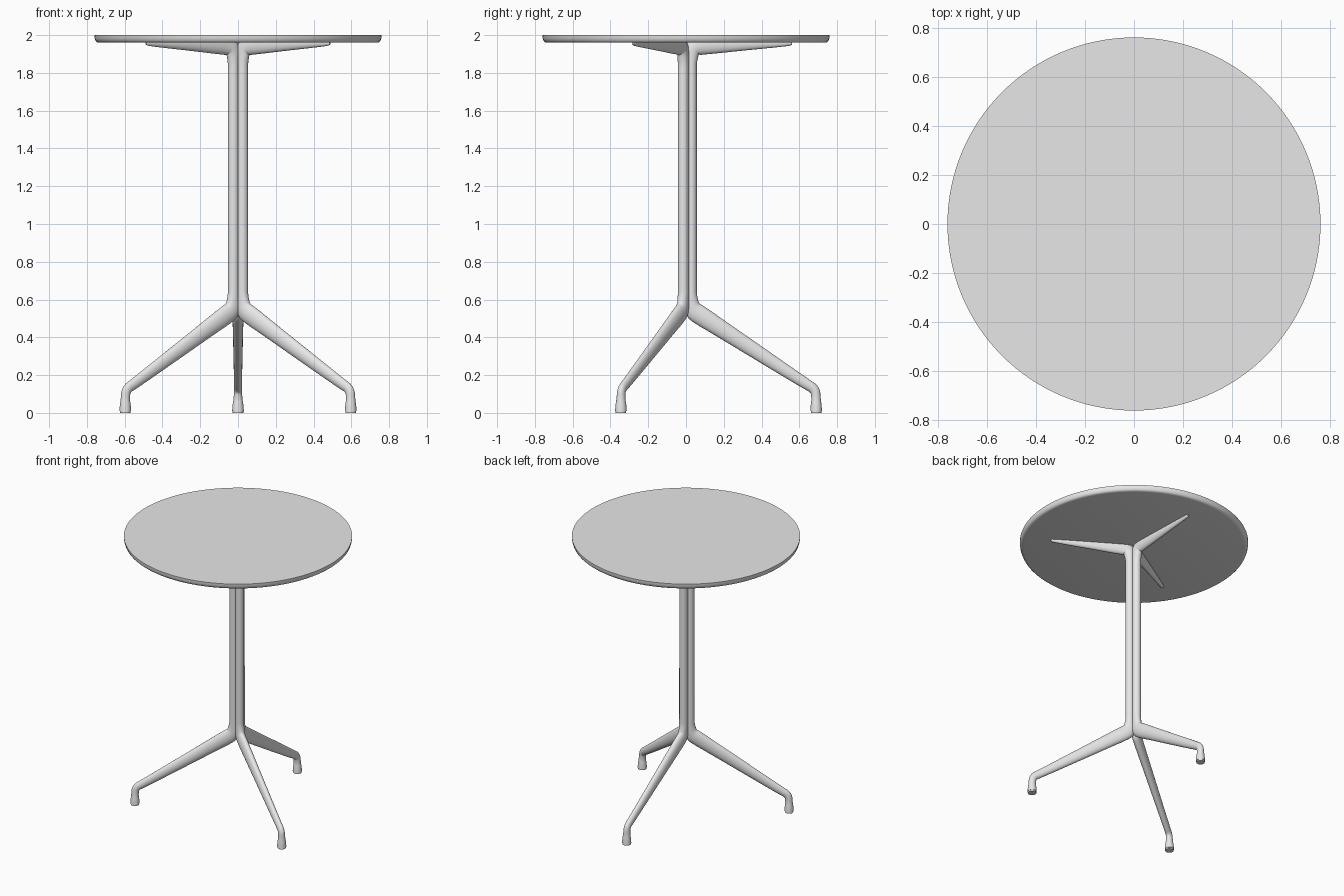
import bpy, bmesh
from math import pi, sin, cos, radians
from mathutils import Vector, Matrix

cube = bpy.data.objects.get("Cube")
if cube:
    bpy.data.objects.remove(cube, do_unlink=True)

grey = bpy.data.materials.new("light_grey")
grey.use_nodes = True
grey.diffuse_color = (0.8, 0.8, 0.8, 1)
grey.node_tree.nodes["Principled BSDF"].inputs["Base Color"].default_value = (0.8, 0.8, 0.8, 1)


def finish(name, bm, angle=35):
    """Turn a bmesh into a smooth-shaded object with sharp edges kept."""
    bmesh.ops.recalc_face_normals(bm, faces=bm.faces)
    mesh = bpy.data.meshes.new(name)
    bm.to_mesh(mesh)
    bm.free()
    mesh.materials.append(grey)
    ob = bpy.data.objects.new(name, mesh)
    bpy.context.collection.objects.link(ob)
    bpy.ops.object.select_all(action='DESELECT')
    ob.select_set(True)
    bpy.context.view_layer.objects.active = ob
    bpy.ops.object.shade_smooth_by_angle(angle=radians(angle))
    return ob


def lathe(name, profile, steps):
    """Spin an (r, z) profile about the z axis."""
    bm = bmesh.new()
    verts = [bm.verts.new((r, 0, z)) for r, z in profile]
    edges = [bm.edges.new(pair) for pair in zip(verts, verts[1:])]
    bmesh.ops.spin(bm, geom=verts + edges, cent=(0, 0, 0), axis=(0, 0, 1),
                   angle=2 * pi, steps=steps, use_merge=True)
    bmesh.ops.remove_doubles(bm, verts=bm.verts, dist=0.0001)
    return finish(name, bm)


def round_path(points, passes=3):
    """Corner-cut a control path, keeping its ends."""
    for _ in range(passes):
        cut = [points[0]]
        for a, b in zip(points, points[1:]):
            cut += [a.lerp(b, 0.25), a.lerp(b, 0.75)]
        points = cut + [points[-1]]
    return points


def sweep(name, path, heading, sides=24):
    """Loft ellipses along a path of (r, z, half depth, half width)."""
    pts = round_path([Vector(p) for p in path])
    bm = bmesh.new()
    rings = []
    for i, p in enumerate(pts):
        t = pts[min(i + 1, len(pts) - 1)] - pts[max(i - 1, 0)]
        normal = Vector((-t[1], t[0])).normalized()
        ring = []
        for k in range(sides):
            a = 2 * pi * k / sides
            off = normal * p[2] * cos(a)
            ring.append(bm.verts.new((p[0] + off.x, p[3] * sin(a), p[1] + off.y)))
        rings.append(ring)
    for lo, hi in zip(rings, rings[1:]):
        for k in range(sides):
            j = (k + 1) % sides
            bm.faces.new((lo[k], lo[j], hi[j], hi[k]))
    bm.faces.new(rings[0])
    bm.faces.new(rings[-1])
    bm.transform(Matrix.Rotation(heading, 4, 'Z'))
    return finish(name, bm, 50)


# Round top with a softened lower rim
lathe("table_top", [(0, 2), (0.76, 2), (0.759, 1.983), (0.754, 1.969),
                    (0.746, 1.962), (0.735, 1.96), (0, 1.96)], 128)

# One strut runs from the support arm, down the column, out to the foot
strut = [
    # support arm
    (0.562, 1.958, 0.008, 0.007), (0.55, 1.958, 0.016, 0.012),
    (0.30, 1.954, 0.036, 0.021), (0.13, 1.95, 0.050, 0.027),
    # bend into the column
    (0.075, 1.948, 0.052, 0.028), (0.032, 1.93, 0.044, 0.029),
    (0.028, 1.86, 0.029, 0.029), (0.028, 1.80, 0.029, 0.029),
    (0.028, 0.68, 0.029, 0.029), (0.028, 0.61, 0.030, 0.029),
    # bend into the leg
    (0.033, 0.545, 0.050, 0.029), (0.09, 0.507, 0.051, 0.029),
    (0.16, 0.462, 0.047, 0.028), (0.40, 0.306, 0.038, 0.024),
    (0.63, 0.157, 0.029, 0.021),
    # ankle and foot
    (0.684, 0.125, 0.026, 0.021), (0.689, 0.075, 0.024, 0.023),
    (0.689, 0.04, 0.029, 0.029), (0.689, 0.01, 0.031, 0.031),
]

for label, degrees in (("back", 90), ("right", 210), ("left", 330)):
    heading = radians(degrees)
    sweep(label + "_strut", strut, heading)
    pad = lathe(label + "_foot_pad", [(0, 0.014), (0.028, 0.014), (0.028, 0), (0, 0)], 24)
    pad.location = (0.689 * cos(heading), 0.689 * sin(heading), 0)
